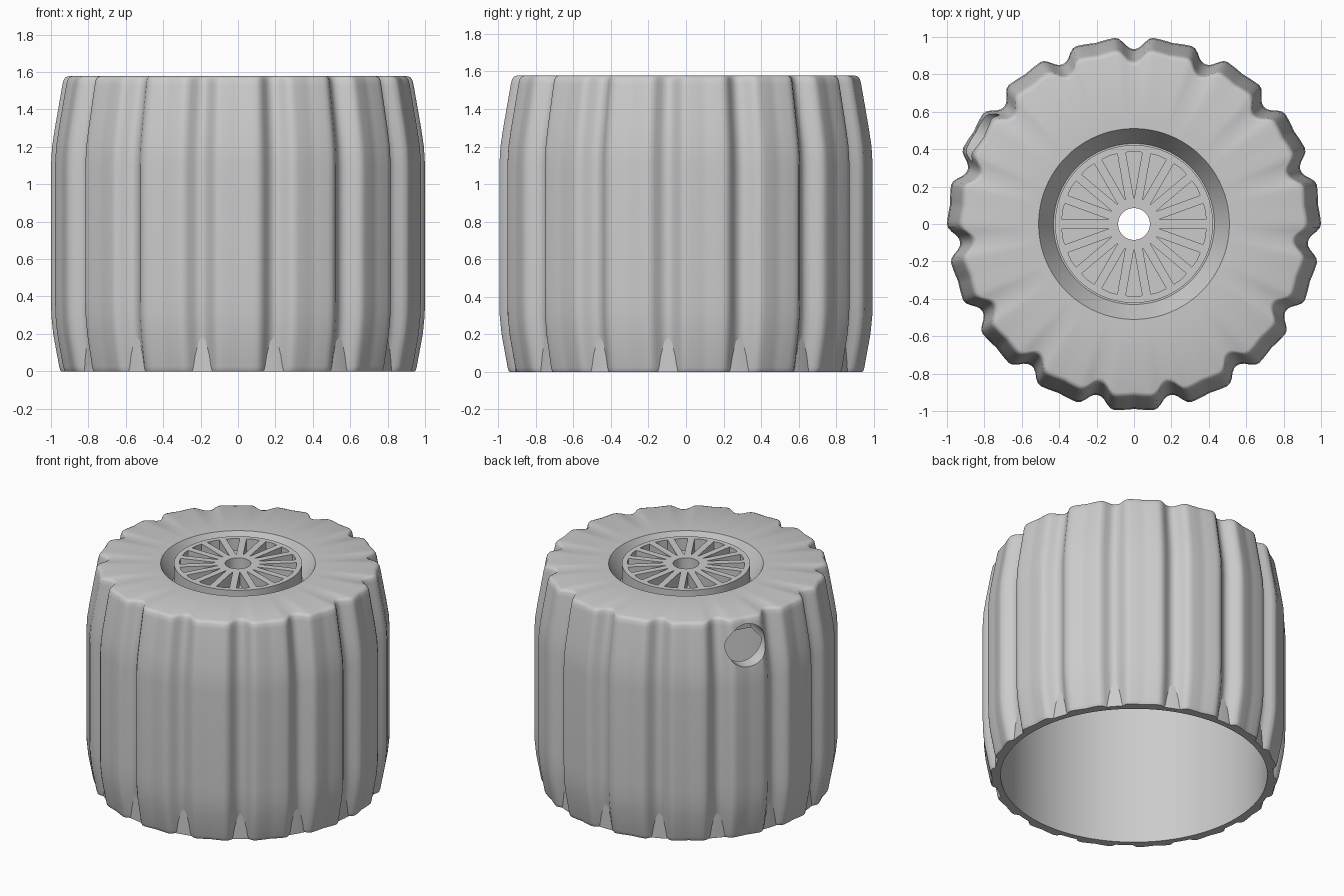
import bpy, bmesh
from math import sin, cos, tan, pi, radians
from mathutils import Matrix, Vector

cube = bpy.data.objects.get("Cube")
if cube:
    bpy.data.objects.remove(cube)

HEIGHT, GROOVES, STEPS = 1.578, 15, 20
COLUMNS = GROOVES * STEPS

grey = bpy.data.materials.new("plain_grey")
grey.use_nodes = True
grey.diffuse_color = (0.6, 0.6, 0.6, 1)
grey.node_tree.nodes["Principled BSDF"].inputs["Base Color"].default_value = (0.6, 0.6, 0.6, 1)


def make_object(name, bm):
    bmesh.ops.recalc_face_normals(bm, faces=bm.faces)
    mesh = bpy.data.meshes.new(name)
    bm.to_mesh(mesh)
    bm.free()
    mesh.materials.append(grey)
    obj = bpy.data.objects.new(name, mesh)
    bpy.context.collection.objects.link(obj)
    return obj


def activate(obj):
    bpy.ops.object.select_all(action="DESELECT")
    obj.select_set(True)
    bpy.context.view_layer.objects.active = obj


def ring_loft(name, rings):
    """Join closed rings (radius function, z) into one hollow solid."""
    bm = bmesh.new()
    loops = []
    for radius, z in rings:
        loop = []
        for i in range(COLUMNS):
            a = pi / 2 + 2 * pi * i / COLUMNS
            r = radius(i)
            loop.append(bm.verts.new((r * cos(a), r * sin(a), z)))
        loops.append(loop)
    for a, b in zip(loops, loops[1:] + loops[:1]):
        for i in range(COLUMNS):
            j = (i + 1) % COLUMNS
            bm.faces.new((a[i], a[j], b[j], b[i]))
    return make_object(name, bm)


# Scalloped grip outline: degrees from groove centre -> radius
SCALLOP = [(0, 0.935), (1.2, 0.939), (2.4, 0.953), (3.6, 0.976),
           (4.8, 0.994), (6, 1.0), (8.4, 0.996), (12, 0.989)]


def scallop(i):
    step = i % STEPS
    phi = min(step, STEPS - step) * 360 / COLUMNS
    for (p, r), (q, s) in zip(SCALLOP, SCALLOP[1:]):
        if phi <= q + 1e-6:
            return r + (s - r) * (phi - p) / (q - p)
    return SCALLOP[-1][1]


def inset_by(d):
    return lambda i: scallop(i) - d


def circle(r):
    return lambda i: r


# Body: barrel-shaped grip, flat top, moat around the vent disc, cavity below
side = [(0, 0.054), (0.006, 0.05), (0.025, 0.044), (0.2, 0.012), (0.3, 0.002),
        (0.4, 0), (1.1, 0), (1.2, 0.006), (1.3, 0.021), (1.53, 0.061),
        (1.558, 0.068), (1.572, 0.078), (HEIGHT, 0.094)]
inner = [(0.51, HEIGHT), (0.43, 1.44), (0.422, 1.44), (0.422, HEIGHT),
         (0.085, HEIGHT), (0.085, 1.38), (0.88, 1.38), (0.88, 0)]
body = ring_loft("grip_body", [(inset_by(d), z) for z, d in side]
                 + [(circle(r), z) for r, z in inner])

# Sleeve that shows at the foot of the grooves
sleeve = ring_loft("base_sleeve", [(circle(r), z) for r, z in
                                   [(0.92, 0), (0.92, 0.24), (0.879, 0.24), (0.879, 0)]])

# Cutter for the wedge slots between the vent spokes
SLOTS, SPOKE = 18, 0.046
half = pi / SLOTS


def slot_edge(u):
    return u * tan(half) - SPOKE / 2 / cos(half)


bm = bmesh.new()
outline = [(0.138, -slot_edge(0.138)), (0.383, -slot_edge(0.383)), (0.388, 0),
           (0.383, slot_edge(0.383)), (0.138, slot_edge(0.138))]
for k in range(SLOTS):
    turn = Matrix.Rotation(pi / 2 + 2 * half * k, 3, "Z")
    face = bm.faces.new([bm.verts.new(turn @ Vector((u, v, 1.49))) for u, v in outline])
    out = bmesh.ops.extrude_face_region(bm, geom=[face])
    bmesh.ops.translate(bm, vec=(0, 0, 0.2),
                        verts=[v for v in out["geom"] if isinstance(v, bmesh.types.BMVert)])
slots = make_object("slot_cutter", bm)

# Cutter for the round side hole
bm = bmesh.new()
place = (Matrix.Rotation(radians(150), 4, "Z") @ Matrix.Translation((0.95, 0, 1.385))
         @ Matrix.Rotation(pi / 2, 4, "Y"))
bmesh.ops.create_cone(bm, cap_ends=True, segments=48, radius1=0.145, radius2=0.145,
                      depth=0.5, matrix=place)
side_hole = make_object("side_hole_cutter", bm)

activate(body)
for cutter in (slots, side_hole):
    cutter.hide_render = True
    mod = body.modifiers.new(cutter.name, "BOOLEAN")
    mod.operation, mod.solver, mod.object = "DIFFERENCE", "EXACT", cutter
    bpy.ops.object.modifier_apply(modifier=mod.name)
    bpy.data.objects.remove(cutter)

for obj in (body, sleeve):
    activate(obj)
    bpy.ops.object.shade_smooth_by_angle(angle=radians(35))
